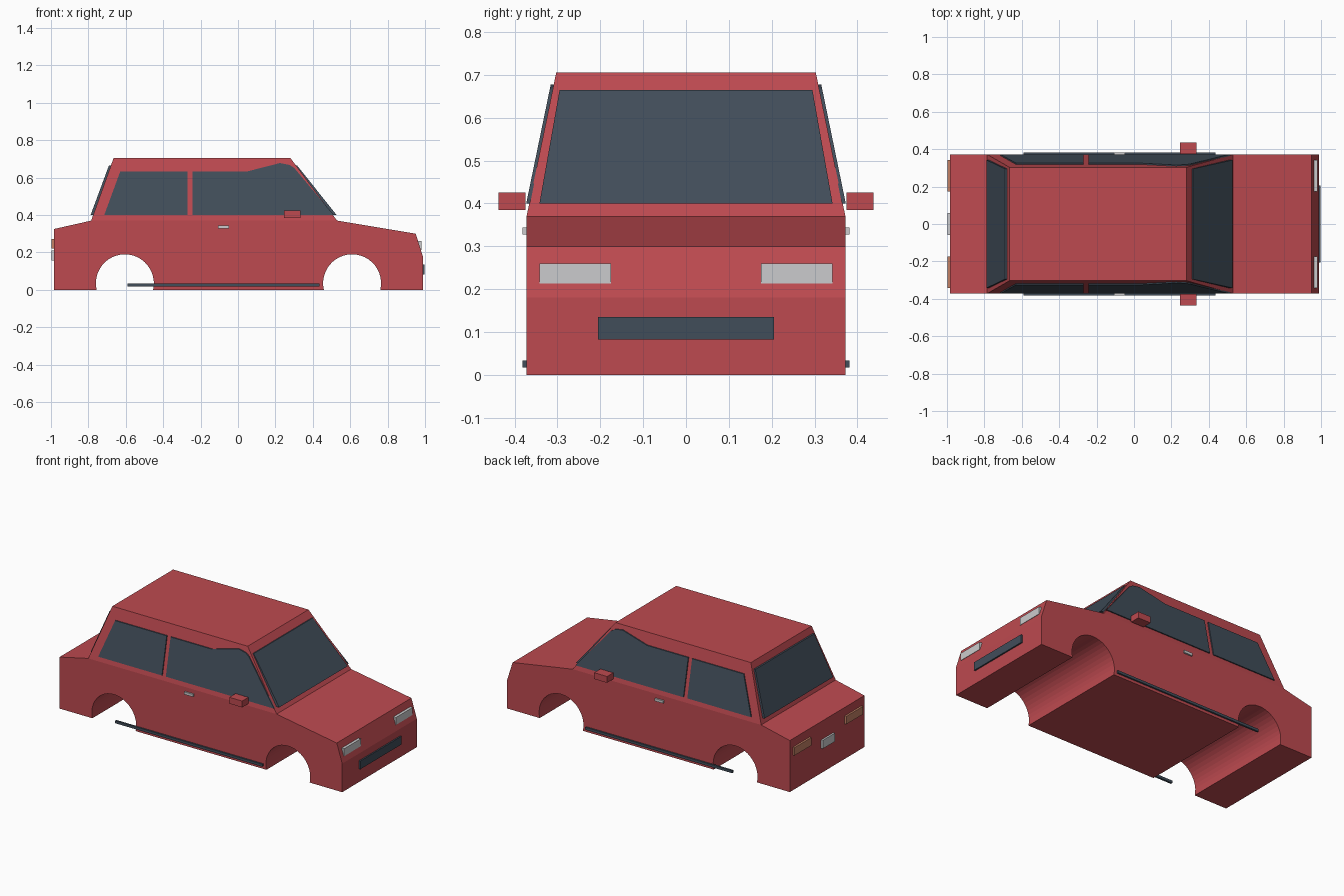
import bpy, bmesh
from math import sin, cos, asin, pi
from mathutils import Vector

cube = bpy.data.objects.get("Cube")
if cube:
    bpy.data.objects.remove(cube)


def material(name, r, g, b):
    m = bpy.data.materials.new(name)
    m.use_nodes = True
    m.diffuse_color = (r, g, b, 1)
    m.node_tree.nodes["Principled BSDF"].inputs["Base Color"].default_value = (r, g, b, 1)
    return m


RED = material("red paint", 0.51, 0.068, 0.08)
DARK = material("dark glass", 0.053, 0.075, 0.102)
SILVER = material("silver", 0.6, 0.6, 0.61)
AMBER = material("amber lamp", 0.55, 0.22, 0.13)

HALF, BELT, ROOF, ROOF_HALF = 0.372, 0.37, 0.705, 0.303


def side_y(z):
    """Half width of the tapered cabin at a height."""
    return HALF + (ROOF_HALF - HALF) * (z - BELT) / (ROOF - BELT)


def finish(name, bm, mat):
    bmesh.ops.recalc_face_normals(bm, faces=bm.faces)
    mesh = bpy.data.meshes.new(name)
    bm.to_mesh(mesh)
    bm.free()
    mesh.materials.append(mat)
    obj = bpy.data.objects.new(name, mesh)
    bpy.context.collection.objects.link(obj)
    return obj


def plate(name, corners, depth, mat):
    """Flat outline pushed along the depth vector into a closed solid."""
    bm = bmesh.new()
    face = bm.faces.new([bm.verts.new(c) for c in corners])
    out = bmesh.ops.extrude_face_region(bm, geom=[face], use_keep_orig=True)
    verts = [v for v in out["geom"] if isinstance(v, bmesh.types.BMVert)]
    bmesh.ops.translate(bm, verts=verts, vec=Vector(depth))
    return finish(name, bm, mat)


def box(name, x, y, z, mat):
    corners = [(x[0], y[0], z[0]), (x[0], y[1], z[0]), (x[0], y[1], z[1]), (x[0], y[0], z[1])]
    return plate(name, corners, (x[1] - x[0], 0, 0), mat)


def arch(cx, radius=0.155, cz=0.035, steps=24):
    """Wheel arch points from rear to front."""
    a = asin(cz / radius)
    angles = [pi + a - (pi + 2 * a) * i / steps for i in range(steps + 1)]
    return [(cx + radius * cos(t), cz + radius * sin(t)) for t in angles]


# Body shell: lower profile with wheel arches, plus tapered cabin
REAR, FRONT = (-0.785, BELT), (0.53, BELT)
outline = [REAR, (-0.985, 0.325), (-0.985, 0)]
outline += arch(-0.605) + arch(0.61)
outline += [(0.988, 0), (0.988, 0.18), (0.95, 0.30), FRONT]
roof = [(0.28, ROOF), (-0.665, ROOF)]

bm = bmesh.new()
lower, upper = [], []
for s in (-1, 1):
    lower.append([bm.verts.new((x, s * HALF, z)) for x, z in outline])
    upper.append([bm.verts.new((x, s * ROOF_HALF, z)) for x, z in roof])
    bm.faces.new(lower[-1])
    bm.faces.new([lower[-1][0], lower[-1][-1]] + upper[-1])
left = lower[0] + upper[0]
right = lower[1] + upper[1]
for i in range(len(left)):
    j = (i + 1) % len(left)
    bm.faces.new((left[i], left[j], right[j], right[i]))
finish("body_shell", bm, RED)

# Parts found on both sides
rear_pane = [(-0.715, 0.40), (-0.27, 0.40), (-0.27, 0.632), (-0.63, 0.632)]
front_pane = [(-0.243, 0.40), (0.512, 0.40), (0.30, 0.652), (0.275, 0.668),
              (0.225, 0.678), (0.045, 0.632), (-0.243, 0.632)]
for side, s in (("right", -1), ("left", 1)):
    for name, pane in (("rear", rear_pane), ("front", front_pane)):
        corners = [(x, s * (side_y(z) + 0.007), z) for x, z in pane]
        plate(f"{name}_side_window_{side}", corners, (0, -s * 0.009, 0), DARK)
    box(f"mirror_{side}", (0.245, 0.335), (s * 0.375, s * 0.437), (0.385, 0.425), RED)
    box(f"door_handle_{side}", (-0.108, -0.048), (s * 0.37, s * 0.382), (0.328, 0.344), SILVER)
    box(f"sill_trim_{side}", (-0.59, 0.437), (s * 0.37, s * 0.382), (0.017, 0.033), DARK)
    box(f"headlight_{side}", (0.955, 0.98), (s * 0.175, s * 0.342), (0.213, 0.26), SILVER)
    box(f"tail_light_{side}", (-0.997, -0.98), (s * 0.175, s * 0.342), (0.222, 0.272), AMBER)


# Windscreen and rear window
def screen(name, bottom_x, top_x, inward):
    corners = [(bottom_x, -0.342, 0.40), (bottom_x, 0.342, 0.40),
               (top_x, 0.295, 0.665), (top_x, -0.295, 0.665)]
    plate(name, corners, (inward, 0, 0), DARK)


screen("windscreen", 0.527, 0.316, -0.03)
screen("rear_window", -0.788, -0.69, 0.025)

# Nose and tail fittings
box("front_grille", (0.98, 0.997), (-0.205, 0.205), (0.083, 0.135), DARK)
box("rear_plate", (-0.997, -0.98), (-0.06, 0.06), (0.157, 0.21), SILVER)
